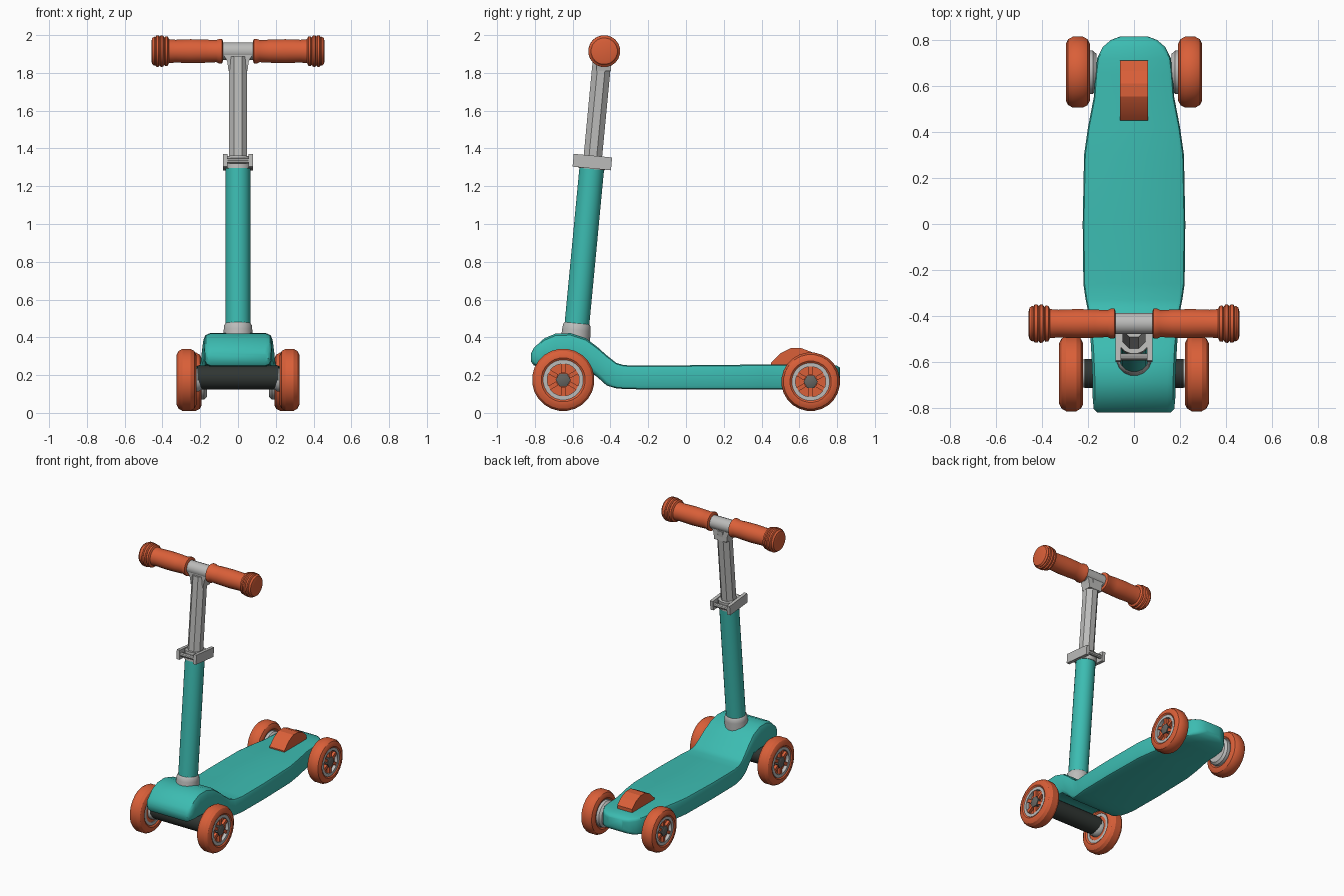
import bpy, bmesh, math
from mathutils import Vector

if "Cube" in bpy.data.objects:
    bpy.data.objects.remove(bpy.data.objects["Cube"])


def material(name, rgb):
    m = bpy.data.materials.new(name)
    m.diffuse_color = (*rgb, 1)
    m.use_nodes = True
    m.node_tree.nodes["Principled BSDF"].inputs["Base Color"].default_value = m.diffuse_color
    return m


TEAL = material("teal", (0.045, 0.50, 0.44))
ORANGE = material("orange", (0.70, 0.115, 0.04))
GREY = material("light_grey", (0.50, 0.50, 0.49))
HUB = material("hub_grey", (0.13, 0.13, 0.12))
BLACK = material("near_black", (0.03, 0.037, 0.033))


def finish(bm, name, mat, angle=35):
    bmesh.ops.recalc_face_normals(bm, faces=bm.faces)
    me = bpy.data.meshes.new(name)
    bm.to_mesh(me)
    bm.free()
    ob = bpy.data.objects.new(name, me)
    bpy.context.collection.objects.link(ob)
    me.materials.append(mat)
    bpy.ops.object.select_all(action='DESELECT')
    ob.select_set(True)
    bpy.context.view_layer.objects.active = ob
    bpy.ops.object.shade_smooth_by_angle(angle=math.radians(angle))
    return ob


def loft(name, rings, mat, closed=False, angle=35):
    """Skin a list of point rings; closed joins the last ring to the first."""
    bm = bmesh.new()
    vs = [[bm.verts.new(p) for p in ring] for ring in rings]
    n = len(rings[0])
    pairs = list(zip(vs, vs[1:])) + ([(vs[-1], vs[0])] if closed else [])
    for a, b in pairs:
        for i in range(n):
            bm.faces.new((a[i], a[(i + 1) % n], b[(i + 1) % n], b[i]))
    if not closed:
        bm.faces.new(vs[0])
        bm.faces.new(vs[-1])
    return finish(bm, name, mat, angle)


def lathe(name, origin, axis, profile, mat, sides=24, closed=False, angle=35):
    """Revolve (distance along axis, radius) pairs around the axis."""
    o, a = Vector(origin), Vector(axis).normalized()
    u = a.cross(Vector((0, 1, 0)) if abs(a.y) < 0.9 else Vector((1, 0, 0))).normalized()
    v = a.cross(u)
    ang = [2 * math.pi * (i + 0.5) / sides for i in range(sides)]
    rings = [[o + a * t + (u * math.cos(q) + v * math.sin(q)) * r for q in ang]
             for t, r in profile]
    return loft(name, rings, mat, closed, angle)


def box(name, centre, x, y, z, mat):
    """Box from its centre and three half-axis vectors."""
    c, x, y, z = (Vector(k) for k in (centre, x, y, z))
    rings = [[c + z * k - x - y, c + z * k + x - y, c + z * k + x + y, c + z * k - x + y]
             for k in (-1, 1)]
    return loft(name, rings, mat)


# Deck: rounded cross-sections (y, top, bottom, half width, corner)
stations = [
    (-0.82, .315, .27, .16, .02), (-0.805, .345, .25, .175, .03),
    (-0.75, .395, .245, .18, .035), (-0.69, .42, .245, .18, .035),
    (-0.61, .422, .245, .183, .035), (-0.53, .395, .235, .187, .035),
    (-0.47, .35, .19, .192, .03), (-0.42, .305, .145, .196, .025),
    (-0.37, .265, .13, .202, .02), (-0.33, .253, .127, .21, .018),
    (-0.26, .25, .125, .22, .018), (0, .252, .125, .223, .018),
    (0.3, .255, .125, .217, .018), (0.42, .256, .125, .2, .018),
    (0.55, .256, .125, .175, .018), (0.65, .256, .125, .168, .018),
    (0.72, .256, .127, .16, .018), (0.77, .255, .133, .135, .02),
    (0.80, .25, .145, .10, .02), (0.815, .24, .165, .06, .015)]
rings = []
for y, zt, zb, w, b in stations:
    half = [(w - b, zt), (w - .3 * b, zt - .3 * b), (w, zt - b),
            (w, zb + b), (w - .3 * b, zb + .3 * b), (w - b, zb)]
    rings.append([(x, y, z) for x, z in half] + [(-x, y, z) for x, z in reversed(half)])
loft("deck", rings, TEAL, angle=40)

# Rear brake pad
arc = [(.45, .24), (.45, .265), (.50, .315), (.555, .343), (.61, .343),
       (.665, .322), (.71, .28), (.71, .24)]
loft("brake_pad", [[(x, y, z) for y, z in arc] for x in (-.06, .06)], ORANGE, angle=20)

# Axles
lathe("front_axle", (-.215, -.65, .187), (1, 0, 0), [(0, .064), (.43, .064)], BLACK)
lathe("rear_axle", (-.2, .66, .165), (1, 0, 0), [(0, .03), (.4, .03)], GREY, 12)


def wheel(label, s, x, y, z, r, boss):
    """Tyre, rim ring, spokes and hub; x is the wheel's middle plane."""
    o, out = (s * x, y, z), (s, 0, 0)
    tyre = [(-.04, r * .60), (-.052, r * .70), (-.052, r * .80), (-.042, r * .92),
            (-.022, r * .99), (.022, r * .99), (.042, r * .92), (.052, r * .80),
            (.052, r * .70), (.04, r * .60)]
    lathe(label + "_tyre", o, out, tyre, ORANGE, 24, True, 30)
    lathe(label + "_rim", o, out, [(-.044, r * .64), (.046, r * .64), (.046, r * .51),
                                   (-.044, r * .51)], GREY, 24, True)
    lathe(label + "_disc", o, out, [(-.04, r * .53), (.022, r * .53)], ORANGE)
    lathe(label + "_hub", o, out, [(0, r * .24), (.046, r * .24), (.05, r * .19)], HUB, 6)
    for i in range(6):
        q = math.pi * (i + .5) / 3
        d = Vector((0, math.cos(q), math.sin(q)))
        t = Vector((0, -math.sin(q), math.cos(q)))
        box(label + "_spoke", Vector(o) + d * r * .37 + Vector((s * .03, 0, 0)),
            d * r * .15, t * r * .07, (.012, 0, 0), ORANGE)
    lathe(label + "_spacer", o, out, [(-.08, boss * .85), (-.065, boss), (-.04, boss)], GREY)


for side, s in (("left", -1), ("right", 1)):
    wheel("front_" + side, s, .273, -.65, .175, .167, .062)
    wheel("rear_" + side, s, .244, .66, .165, .157, .095)

# Steering column, leaning backwards
BASE = Vector((0, -.582, .42))
AXIS = Vector((0, .095, 1)).normalized()
FRONT = Vector((0, 1, -.095)).normalized()


def column(name, profile, mat, sides=24):
    return lathe(name, BASE, AXIS, profile, mat, sides)


column("base_collar", [(-.06, .08), (.02, .077), (.045, .074), (.055, .066)], GREY, 16)
column("lower_tube", [(.03, .066), (.89, .066)], TEAL)
column("upper_tube", [(.88, .053), (1.47, .053)], GREY, 8)

# Height clamp: ring, side plates and end bolts
column("clamp_ring", [(.875, .072), (.94, .072)], GREY, 16)
clamp = BASE + AXIS * .912
for s in (-1, 1):
    box("clamp_plate", clamp + Vector((s * .068, 0, 0)), (.012, 0, 0),
        FRONT * .102, AXIS * .034, GREY)
    lathe("clamp_bolt", clamp + FRONT * s * .082 + Vector((-.06, 0, 0)), (1, 0, 0),
          [(0, .015), (.12, .015)], GREY, 10)

# Handlebar with flared joint
BAR_Y, BAR_Z = -.433, 1.915
lathe("handlebar", (-.12, BAR_Y, BAR_Z), (1, 0, 0), [(0, .047), (.24, .047)], GREY, 16)
flare = [(-.05, 1.81), (.05, 1.81), (.057, 1.86), (.078, 1.9), (-.078, 1.9), (-.057, 1.86)]
loft("bar_joint", [[(x, y, z) for x, z in flare] for y in (-.475, -.398)], GREY)

# Grips with ribbed end knobs
grip = [(.08, .055), (.085, .066), (.10, .066), (.115, .059), (.17, .062), (.25, .064),
        (.33, .061), (.365, .064), (.372, .078), (.384, .080), (.39, .073), (.396, .083),
        (.408, .085), (.414, .077), (.42, .084), (.432, .084), (.437, .076),
        (.443, .078), (.454, .070), (.459, .05)]
for side, s in (("left", -1), ("right", 1)):
    lathe(side + "_grip", (0, BAR_Y, BAR_Z), (s, 0, 0), grip, ORANGE, 20)
